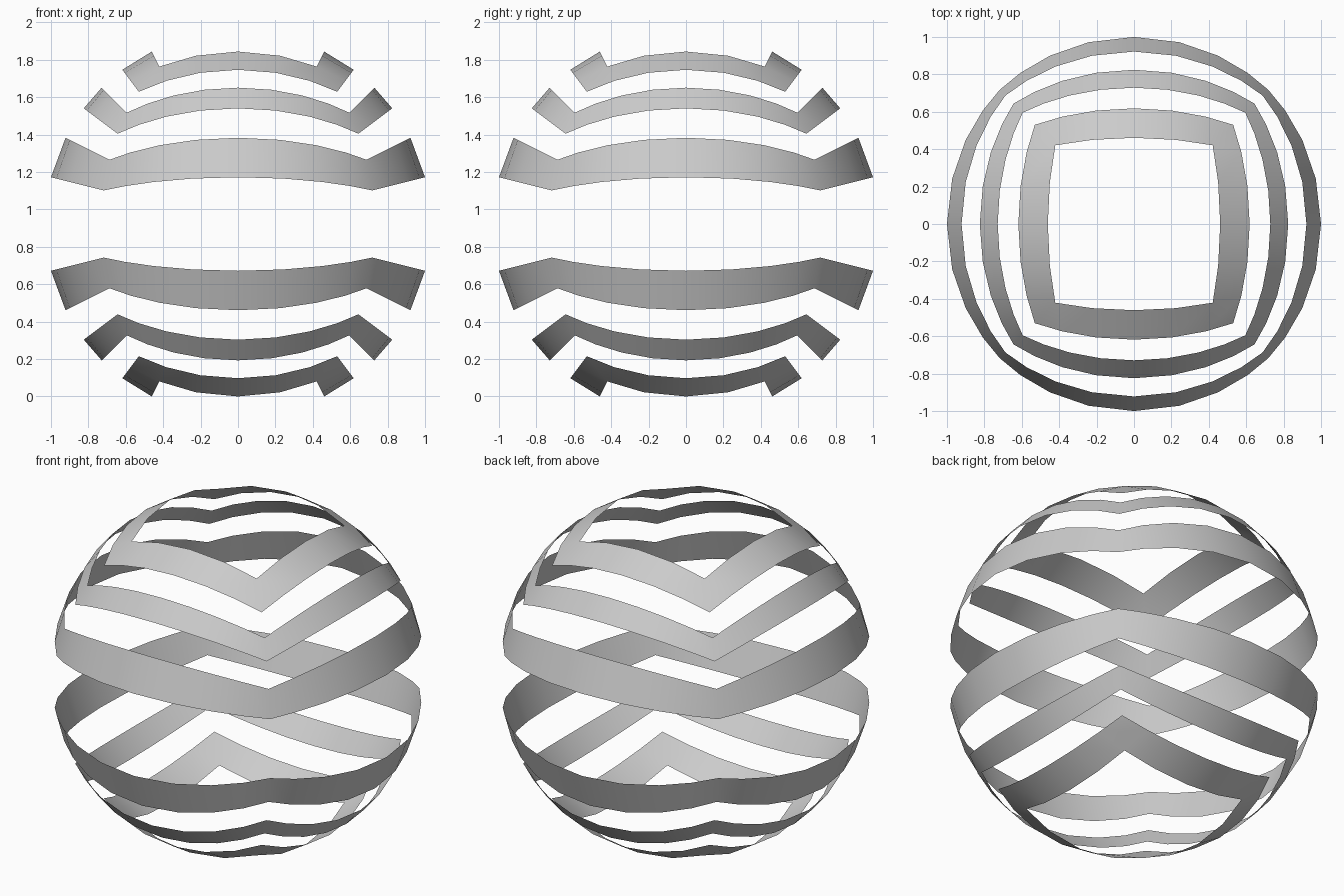
import bpy, bmesh

if "Cube" in bpy.data.objects:
    bpy.data.objects.remove(bpy.data.objects["Cube"])

CUTS = 7                      # 8 x 8 grid per cube face
RADIUS = 1.0625 ** 0.5        # makes the widest band reach x = +-1
HEIGHT = RADIUS * 2 / 5 ** 0.5  # centre height, lowest band touches z = 0


def band(name, keep):
    """Keep some faces of a gridded cube and push them onto the sphere."""
    bm = bmesh.new()
    bmesh.ops.create_cube(bm, size=2)
    bmesh.ops.subdivide_edges(bm, edges=bm.edges[:], cuts=CUTS, use_grid_fill=True)
    drop = [f for f in bm.faces if not keep(f.calc_center_median())]
    bmesh.ops.delete(bm, geom=drop, context='FACES')
    for v in bm.verts:
        v.co = v.co.normalized() * RADIUS
        v.co.z += HEIGHT
    for f in bm.faces:
        f.smooth = True
    mesh = bpy.data.meshes.new(name)
    bm.to_mesh(mesh)
    bm.free()
    bpy.context.collection.objects.link(bpy.data.objects.new(name, mesh))


def side_rule(sign, low, high):
    return lambda c: abs(c.z) < 0.999 and low < sign * c.z < high


def cap_rule(sign):
    return lambda c: sign * c.z > 0.999 and 0.5 < max(abs(c.x), abs(c.y)) < 0.75


for label, sign in (("upper", 1), ("lower", -1)):
    # wide band near the equator
    band(label + "_equator_band", side_rule(sign, 0.25, 0.5))
    # narrower band at the cube edge
    band(label + "_middle_band", side_rule(sign, 0.75, 1.0))
    # square ring around the pole
    band(label + "_pole_band", cap_rule(sign))
